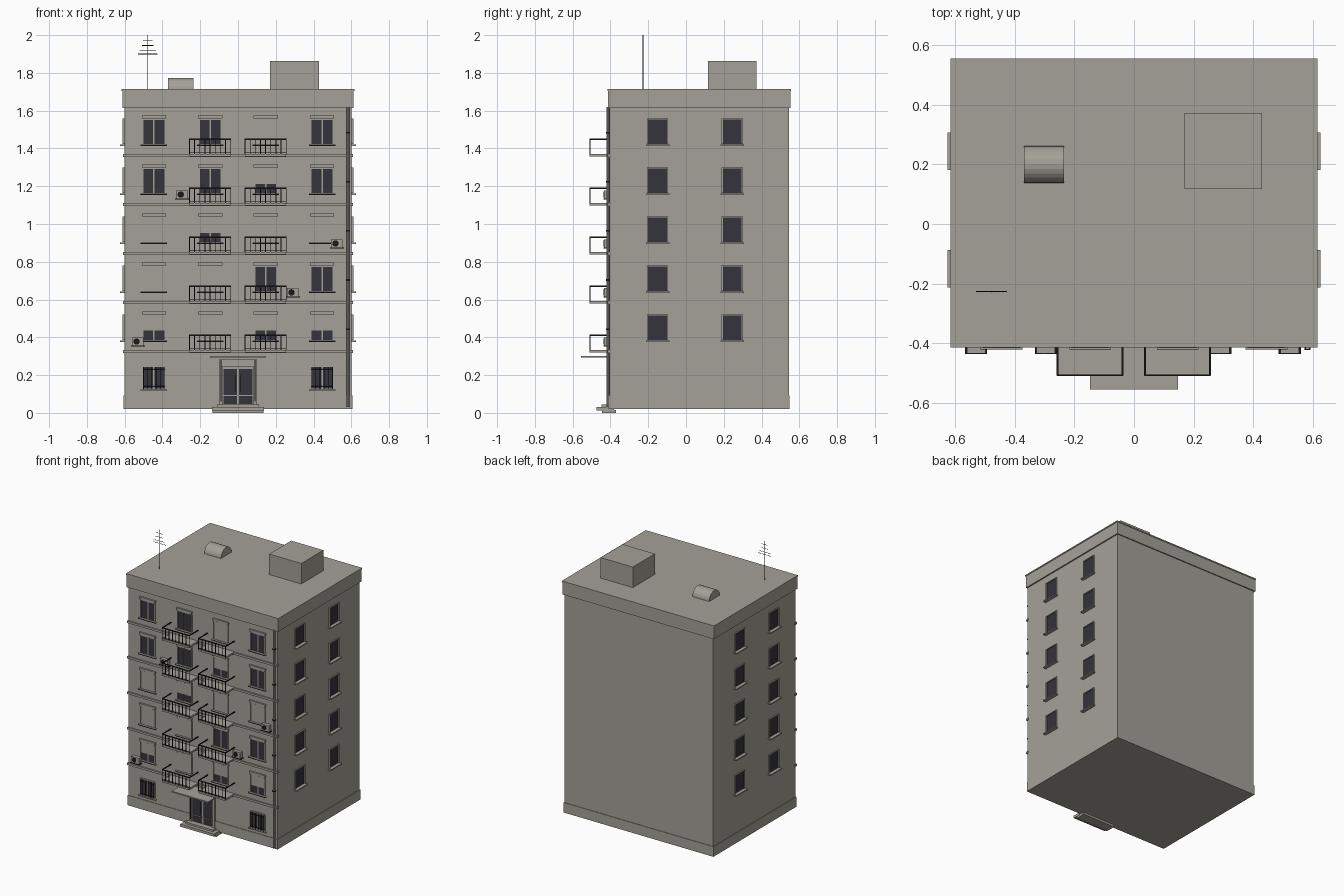
import bpy, bmesh, math
from mathutils import Matrix, Vector

cube = bpy.data.objects.get("Cube")
if cube:
    bpy.data.objects.remove(cube, do_unlink=True)


def material(name, color):
    m = bpy.data.materials.new(name)
    m.use_nodes = True
    m.diffuse_color = (*color, 1)
    m.node_tree.nodes["Principled BSDF"].inputs["Base Color"].default_value = (*color, 1)
    return m


WALL = material("warm grey plaster", (0.37, 0.355, 0.31))
GLASS = material("dark glass", (0.035, 0.033, 0.043))
METAL = material("black metal", (0.01, 0.01, 0.01))


class Part:
    """Collects boxes and cylinders into one named object."""

    def __init__(self, name, mat):
        self.name, self.mat, self.bm = name, mat, bmesh.new()

    def box(self, x0, x1, y0, y1, z0, z1):
        lo, hi = Vector((x0, y0, z0)), Vector((x1, y1, z1))
        size = Matrix.Diagonal((*(hi - lo), 1))
        bmesh.ops.create_cube(self.bm, size=1, matrix=Matrix.Translation((lo + hi) / 2) @ size)

    def rod(self, a, b, r, sides=6):
        a, b = Vector(a), Vector(b)
        turn = (b - a).to_track_quat('Z', 'Y').to_matrix().to_4x4()
        bmesh.ops.create_cone(self.bm, cap_ends=True, segments=sides, radius1=r, radius2=r,
                              depth=(b - a).length, matrix=Matrix.Translation((a + b) / 2) @ turn)

    def done(self):
        me = bpy.data.meshes.new(self.name)
        self.bm.to_mesh(me)
        self.bm.free()
        me.materials.append(self.mat)
        ob = bpy.data.objects.new(self.name, me)
        bpy.context.collection.objects.link(ob)
        return ob


FRONT, BACK, SIDE = -0.405, 0.545, 0.602
FLOORS = [0.325 + 0.2595 * i for i in range(5)]

# Main block with plinth, floor bands and parapet
body = Part("building_body", WALL)
body.box(-SIDE, SIDE, FRONT, BACK, 0.02, 1.63)
body.done()
plinth = Part("plinth", WALL)
plinth.box(-0.606, 0.606, FRONT - 0.004, BACK + 0.004, 0.02, 0.093)
plinth.done()
bands = Part("floor_bands", WALL)
for z in FLOORS:
    bands.box(-0.608, 0.608, FRONT - 0.01, FRONT + 0.01, z - 0.008, z + 0.007)
bands.done()
parapet = Part("parapet", WALL)
parapet.box(-0.612, 0.612, FRONT - 0.008, BACK + 0.008, 1.615, 1.705)
parapet.box(-0.616, 0.616, FRONT - 0.01, BACK + 0.011, 1.705, 1.714)
parapet.done()

# Front windows: shutter height is the share of the opening left uncovered
frames = Part("window_frames", WALL)
panes = Part("window_panes", GLASS)
shutters = Part("roller_shutters", WALL)
sills = Part("window_sills", WALL)
lintels = Part("window_lintels", WALL)
sill_edges = Part("sill_edges", METAL)
COLUMNS = (-0.445, -0.147, 0.147, 0.445)
OPEN = ((0.4, 0, 0.4, 0.4), (0, 0, 1, 1), (0, 0.38, 0, 0), (1, 1, 0.38, 1), (1, 1, 0, 1))


def frame(x, z0, z1, half):
    y0, y1 = FRONT - 0.007, FRONT + 0.005
    for s in (-1, 1):
        a, b = sorted((x + s * half, x + s * (half + 0.006)))
        frames.box(a, b, y0, y1, z0, z1)
    frames.box(x - half, x + half, y0, y1, z1, z1 + 0.006)


def glazing(x, z0, z1):
    for s in (-1, 1):
        a, b = sorted((x + s * 0.004, x + s * 0.055))
        panes.box(a, b, FRONT - 0.002, FRONT + 0.004, z0, z1)


for z, row in zip(FLOORS, OPEN):
    for x, share in zip(COLUMNS, row):
        z0, z1 = z + 0.06, z + 0.187
        split = z0 + (z1 - z0) * share
        if share > 0:
            glazing(x, z0, split)
        if share < 1:
            shutters.box(x - 0.055, x + 0.055, FRONT - 0.003, FRONT + 0.004, split, z1)
        frame(x, z0, z1, 0.055)
        sills.box(x - 0.07, x + 0.07, FRONT - 0.015, FRONT, z0 - 0.009, z0 - 0.003)
        sill_edges.box(x - 0.07, x + 0.07, FRONT - 0.016, FRONT - 0.014, z0 - 0.009, z0 - 0.005)
        lintels.box(x - 0.064, x + 0.064, FRONT - 0.012, FRONT, z1 + 0.009, z1 + 0.024)

# Barred ground floor windows
bars = Part("window_bars", METAL)
for x in (COLUMNS[0], COLUMNS[3]):
    glazing(x, 0.128, 0.242)
    frame(x, 0.128, 0.242, 0.057)
    sills.box(x - 0.07, x + 0.07, FRONT - 0.015, FRONT, 0.117, 0.125)
    for i in range(6):
        bx = x - 0.055 + i * 0.022
        bars.rod((bx, FRONT - 0.012, 0.122), (bx, FRONT - 0.012, 0.244), 0.002)
    for z in (0.14, 0.23):
        bars.rod((x - 0.058, FRONT - 0.012, z), (x + 0.058, FRONT - 0.012, z), 0.0015)
bars.done()

# Side windows on both flanks
for s in (-1, 1):
    for y in (-0.15, 0.245):
        for z in FLOORS:
            z0, z1 = z + 0.06, z + 0.19

            def flank(part, out, ya, yb, za, zb):
                a, b = sorted((s * (SIDE - 0.004), s * (SIDE + out)))
                part.box(a, b, y + ya, y + yb, za, zb)

            flank(panes, 0.002, -0.05, 0.05, z0, z1)
            flank(frames, 0.009, -0.056, -0.05, z0, z1)
            flank(frames, 0.009, 0.05, 0.056, z0, z1)
            flank(frames, 0.009, -0.056, 0.056, z1, z1 + 0.006)
            flank(sills, 0.024, -0.063, 0.063, z0 - 0.01, z0 - 0.002)
for part in (frames, panes, shutters, sills, lintels, sill_edges):
    part.done()

# Balconies with open railings
slabs = Part("balcony_slabs", WALL)
rails = Part("balcony_railings", METAL)
OUT = -0.508
for z in FLOORS:
    for c in (-0.148, 0.146):
        x0, x1, top = c - 0.109, c + 0.109, z + 0.086
        slabs.box(x0, x1, OUT - 0.002, FRONT, z - 0.005, z + 0.008)
        rails.box(x0 - 0.002, x1 + 0.002, OUT - 0.003, OUT + 0.003, top - 0.003, top + 0.003)
        rails.box(x0, x1, OUT - 0.002, OUT + 0.002, z + 0.012, z + 0.016)
        for x in (x0, x1):
            rails.box(x - 0.003, x + 0.003, OUT, FRONT, top - 0.003, top + 0.003)
        for i in range(9):
            x = x0 + (x1 - x0) * i / 8
            rails.box(x - 0.002, x + 0.002, OUT - 0.002, OUT + 0.002, z + 0.005, top)
slabs.done()
rails.done()

# Air conditioners on brackets
units = Part("air_conditioners", WALL)
fans = Part("air_conditioner_fans", METAL)
for x, z in ((-0.53, 0.353), (0.29, 0.613), (0.523, 0.872), (-0.296, 1.131)):
    units.box(x - 0.031, x + 0.031, -0.434, FRONT - 0.003, z + 0.003, z + 0.047)
    fans.rod((x - 0.007, -0.432, z + 0.025), (x - 0.007, -0.436, z + 0.025), 0.017, 16)
    fans.box(x - 0.037, x + 0.037, -0.436, FRONT, z - 0.002, z + 0.003)
units.done()
fans.done()

# Drainpipe with clips
pipe = Part("drainpipe", WALL)
pipe.rod((0.583, FRONT - 0.009, 0.03), (0.583, FRONT - 0.009, 1.62), 0.008, 10)
pipe.done()
clips = Part("drainpipe_clips", METAL)
for z in FLOORS:
    clips.box(0.573, 0.593, FRONT - 0.018, FRONT, z + 0.115, z + 0.123)
clips.done()

# Entrance door, surround, canopy and steps
surround = Part("door_surround", WALL)
for s in (-1, 1):
    a, b = sorted((s * 0.083, s * 0.1))
    surround.box(a, b, FRONT - 0.012, FRONT, 0.045, 0.282)
surround.box(-0.1, 0.1, FRONT - 0.012, FRONT, 0.245, 0.282)
surround.done()
door = Part("entrance_door_glass", GLASS)
handles = Part("door_handles", METAL)
for s in (-1, 1):
    a, b = sorted((s * 0.006, s * 0.076))
    door.box(a, b, FRONT - 0.005, FRONT + 0.002, 0.095, 0.232)
    door.box(a, b, FRONT - 0.005, FRONT + 0.002, 0.047, 0.09)
    handles.rod((s * 0.014, FRONT - 0.012, 0.11), (s * 0.014, FRONT - 0.012, 0.2), 0.002)
    handles.rod((s * 0.09, FRONT - 0.015, 0.06), (s * 0.09, FRONT - 0.015, 0.28), 0.002)
door.done()
handles.done()
canopy = Part("entrance_canopy", WALL)
canopy.box(-0.147, 0.147, -0.556, FRONT, 0.293, 0.302)
canopy.done()
steps = Part("entrance_steps", WALL)
steps.box(-0.135, 0.135, -0.445, -0.37, 0, 0.015)
steps.box(-0.137, 0.137, -0.473, -0.38, 0.013, 0.032)
steps.box(-0.11, 0.11, -0.448, -0.38, 0.03, 0.045)
steps.done()

# Roof: stair housing, rounded vent and aerial
housing = Part("stair_housing", WALL)
housing.box(0.17, 0.43, 0.117, 0.372, 1.71, 1.864)
housing.done()
vent = Part("roof_vent", WALL)
vent.rod((-0.37, 0.2, 1.712), (-0.235, 0.2, 1.712), 0.062, 24)
bmesh.ops.bisect_plane(vent.bm, geom=vent.bm.verts[:] + vent.bm.edges[:] + vent.bm.faces[:],
                       plane_co=(0, 0, 1.712), plane_no=(0, 0, 1), clear_inner=True)
vent.done()
aerial = Part("roof_aerial", METAL)
aerial.rod((-0.478, -0.227, 1.71), (-0.478, -0.227, 2.0), 0.0025)
for z, w in ((1.9, 0.052), (1.918, 0.044), (1.945, 0.03), (1.973, 0.025)):
    aerial.rod((-0.478 - w, -0.227, z), (-0.478 + w, -0.227, z), 0.0015)
aerial.done()
